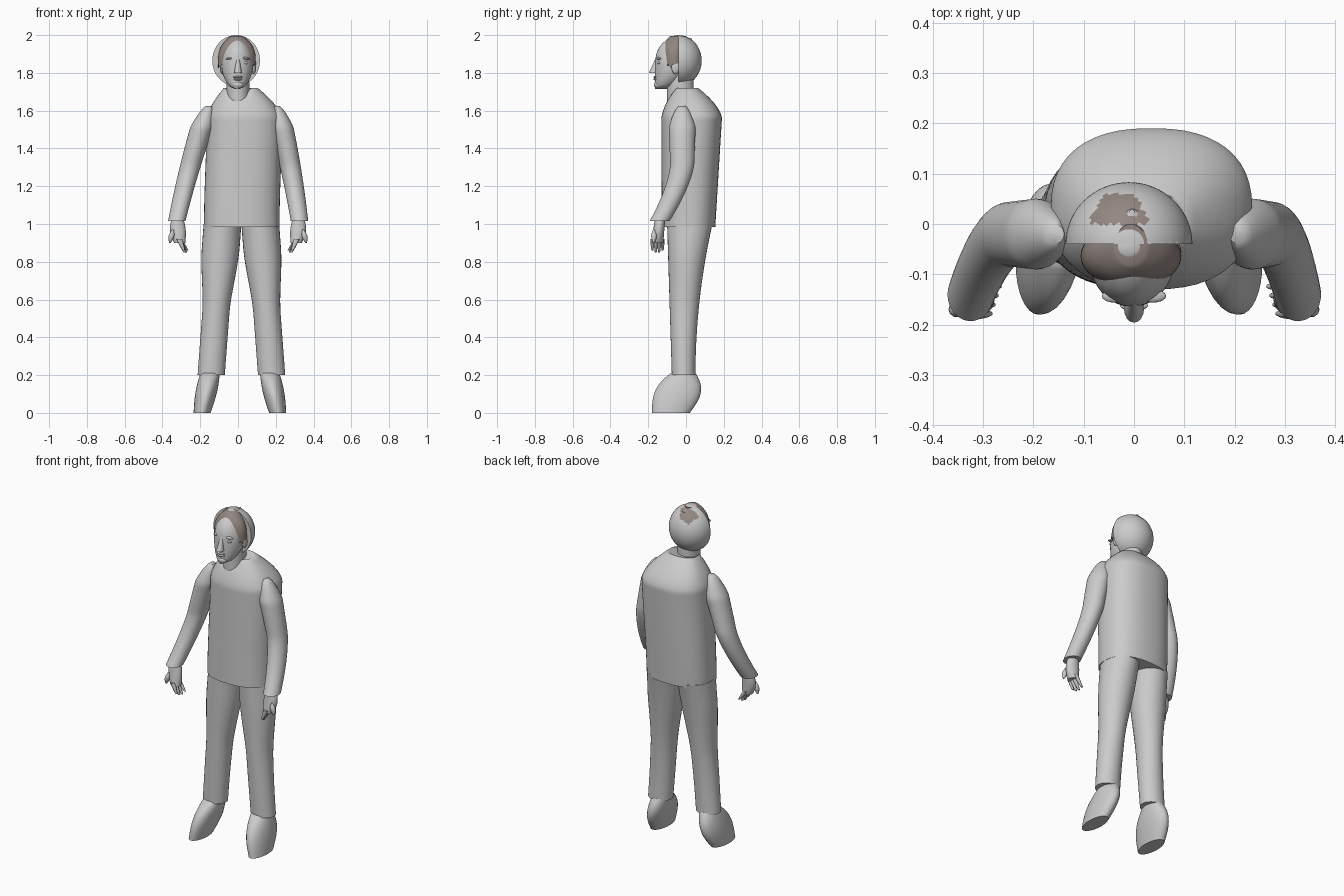
import bpy, bmesh, math, random
from math import sin, cos, pi, radians, sqrt
from mathutils import Matrix, Vector

random.seed(4)
cube = bpy.data.objects.get("Cube")
if cube:
    bpy.data.objects.remove(cube, do_unlink=True)


def material(name, red, green, blue):
    mat = bpy.data.materials.new(name)
    mat.use_nodes = True
    color = (red, green, blue, 1)
    mat.diffuse_color = color
    mat.node_tree.nodes["Principled BSDF"].inputs["Base Color"].default_value = color
    return mat


grey = material("plain grey", .6, .6, .6)
brown = material("hair brown", .29, .24, .22)


def finish(name, bm, *mats):
    """Turn a bmesh into a smooth shaded object."""
    bmesh.ops.recalc_face_normals(bm, faces=bm.faces)
    mesh = bpy.data.meshes.new(name)
    bm.to_mesh(mesh)
    bm.free()
    obj = bpy.data.objects.new(name, mesh)
    bpy.context.collection.objects.link(obj)
    for mat in mats:
        mesh.materials.append(mat)
    bpy.ops.object.select_all(action="DESELECT")
    obj.select_set(True)
    bpy.context.view_layer.objects.active = obj
    bpy.ops.object.shade_smooth_by_angle(angle=radians(50))


def ramp(value, low, high):
    """Ease from 0 to 1 as value goes from low to high."""
    k = max(0, min(1, (value - low) / (high - low)))
    return k * k * (3 - 2 * k)


def mix(a, b, k):
    return a + (b - a) * k


def loft(name, shape, mat=grey, sides=32, steps=24, power=2, warp=None):
    """Skin level rings; shape(t) gives height, middle x, half width, front y, back y."""
    bm = bmesh.new()
    loops = []
    for step in range(steps + 1):
        z, x, half, front, back = shape(step / steps)
        loop = []
        for k in range(sides):
            angle = 2 * pi * k / sides
            c, s = (math.copysign(abs(v) ** (2 / power), v) for v in (cos(angle), sin(angle)))
            point = Vector((x + half * c, mix(front, back, (s + 1) / 2), z))
            if warp:
                warp(point, step)
            loop.append(bm.verts.new(point))
        loops.append(loop)
    for low, high in zip(loops, loops[1:]):
        for k in range(sides):
            bm.faces.new((low[k - 1], low[k], high[k], high[k - 1]))
    bm.faces.new(loops[0])
    bm.faces.new(loops[-1])
    finish(name, bm, mat)


def blob(name, center, size, tilt=0):
    bm = bmesh.new()
    place = Matrix.Translation(center) @ Matrix.Rotation(tilt, 4, "Y") @ Matrix.Diagonal((*size, 1))
    bmesh.ops.create_uvsphere(bm, u_segments=20, v_segments=12, radius=1, matrix=place)
    finish(name, bm, grey)


def pair(part, shape, axis, **options):
    """Loft a part on both sides of axis(z); shape measures x outward from it."""
    for side, word in ((-1, "right"), (1, "left")):
        def placed(t):
            z, x, half, front, back = shape(t)
            return z, axis(z) + side * x, half, front, back
        loft(f"{word}_{part}", placed, **options)


# Shirt: boxy body, sloping shoulders, collar dipping at the throat
def shirt(t):
    z = mix(.985, 1.72, t)
    slope = max(0, (z - 1.56) / .16) ** 1.5
    return (z, mix(.02, .015, slope) + .015 * ramp(z, 1, 1.6) * (1 - slope), mix(.2, .09, slope),
            mix(-.13, -.06, slope), mix(mix(.155, .2, t), .065, slope))


def dip_collar(point, step):
    if point.z > 1.66 and point.y < 0:
        point.z -= max(0, .07 - abs(point.x)) * (point.z - 1.66) / .06


loft("shirt", shirt, sides=48, steps=56, power=2.4, warp=dip_collar)
loft("neck", lambda t: (mix(1.6, 1.8, t), 0, .06, -.1, .04), steps=2)


# Trouser legs: full at the seat, straight below the knee
def leg(t):
    return (mix(1, .2, t), mix(.1, .16, t), mix(.1, .072, ramp(t, .15, .6)),
            mix(-.1, -.075, t), .05 + .09 * (1 - t) ** 2)


pair("leg", leg, lambda z: .018)


# Rounded shoes
def shoe(t):
    swell = sin(2.6 * t)
    return (.21 * t, mix(.2, .158, t), .045 + .012 * swell, -.18 + .1 * t ** 3, .02 + .06 * swell)


pair("shoe", shoe, lambda z: .01)


# Sleeves: pointed at the shoulder, bent forward at the elbow
def sleeve(t):
    half = mix(.065, .046, t) * sqrt(min(1, .06 + 5 * t))
    middle = -.02 - .12 * max(0, 2 * t - 1) ** 1.5
    return (mix(1.625, 1.015, t), .18 + .18 * t - .035 * t * t, half,
            middle - 1.15 * half, middle + 1.15 * half)


pair("sleeve", sleeve, lambda z: .04 * (z - 1), steps=40)


# Hands: palm, four tapering fingers and a thumb
def palm(t):
    return (mix(1.03, .9, t), .32 - .012 * t ** 3, .03 + .012 * sin(pi * t),
            mix(-.165, -.182, t), mix(-.11, -.12, t))


pair("palm", palm, lambda z: 0, steps=10, sides=20)
for number in range(4):
    def finger(t):
        y = -.178 + .018 * number
        thick = mix(.011, .005, t * t)
        tip = .842 + .012 * abs(number - 1.5)
        return mix(.92, tip, t), .312 - (.025 + .006 * number) * t, 1.3 * thick, y - thick, y + thick
    pair(f"finger_{number + 1}", finger, lambda z: 0, steps=6, sides=10)


def thumb(t):
    thick = .004 + .011 * sin(pi * t)
    return mix(.97, .9, t), mix(.345, .36, t), thick, -.17 - thick, -.17 + thick


pair("thumb", thumb, lambda z: 0, steps=8, sides=10)


# Face: egg shape with a narrow jaw and a rounded forehead
def face(t):
    return (mix(1.715, 1.985, t), -.004, .012 + .072 * max(0, sin(pi * t)) ** .5,
            -.165 + .08 * t ** 6, .03 - .12 * (1 - t) ** 4)


loft("face", face)
loft("nose", lambda t: (mix(1.8, 1.88, t), 0, mix(.02, .008, t), mix(-.196, -.16, t), -.14),
     sides=16, steps=4)
blob("upper_lip", (0, -.162, 1.778), (.028, .01, .006))
blob("lower_lip", (0, -.162, 1.766), (.024, .011, .006))
blob("chin", (0, -.15, 1.737), (.028, .02, .02))
for side, word in ((-1, "right"), (1, "left")):
    blob(word + "_eye", (side * .037, -.142, 1.853), (.017, .011, .008))
    blob(word + "_brow", (side * .038, -.143, 1.877), (.026, .013, .007), tilt=side * .12)
    blob(word + "_ear", (side * .082, -.055, 1.83), (.012, .022, .036))


# Front hair with a ragged lower edge
def hair(t):
    return mix(1.85, 1.996, t), -.006, .1 - .07 * t ** 3, -.127 + .045 * t ** 4, 0


def ragged(point, step):
    if step == 0:
        point.z -= random.uniform(0, .03)


loft("front_hair", hair, mat=brown, sides=48, warp=ragged)

# Back of the head: half dome with a hair patch at the crown
bm = bmesh.new()
mid = Vector((-.01, -.04, 1.865))
place = Matrix.Translation(mid) @ Matrix.Diagonal((.126, .123, .135, 1))
bmesh.ops.create_uvsphere(bm, u_segments=64, v_segments=40, radius=1, matrix=place)
bmesh.ops.bisect_plane(bm, geom=bm.verts[:] + bm.edges[:] + bm.faces[:],
                       plane_co=mid, plane_no=(0, -1, 0), clear_outer=True)
bmesh.ops.edgeloop_fill(bm, edges=[e for e in bm.edges if e.is_boundary])
for patch in bm.faces:
    center = patch.calc_center_median()
    if center.z > mid.z and 0 < center.y < .06 and abs(center.x + .03) < .062 - center.y / 2:
        patch.material_index = 1
finish("head_dome", bm, grey, brown)
blob("crown_spot", (-.01, -.045, 1.988), (.03, .027, .012))
